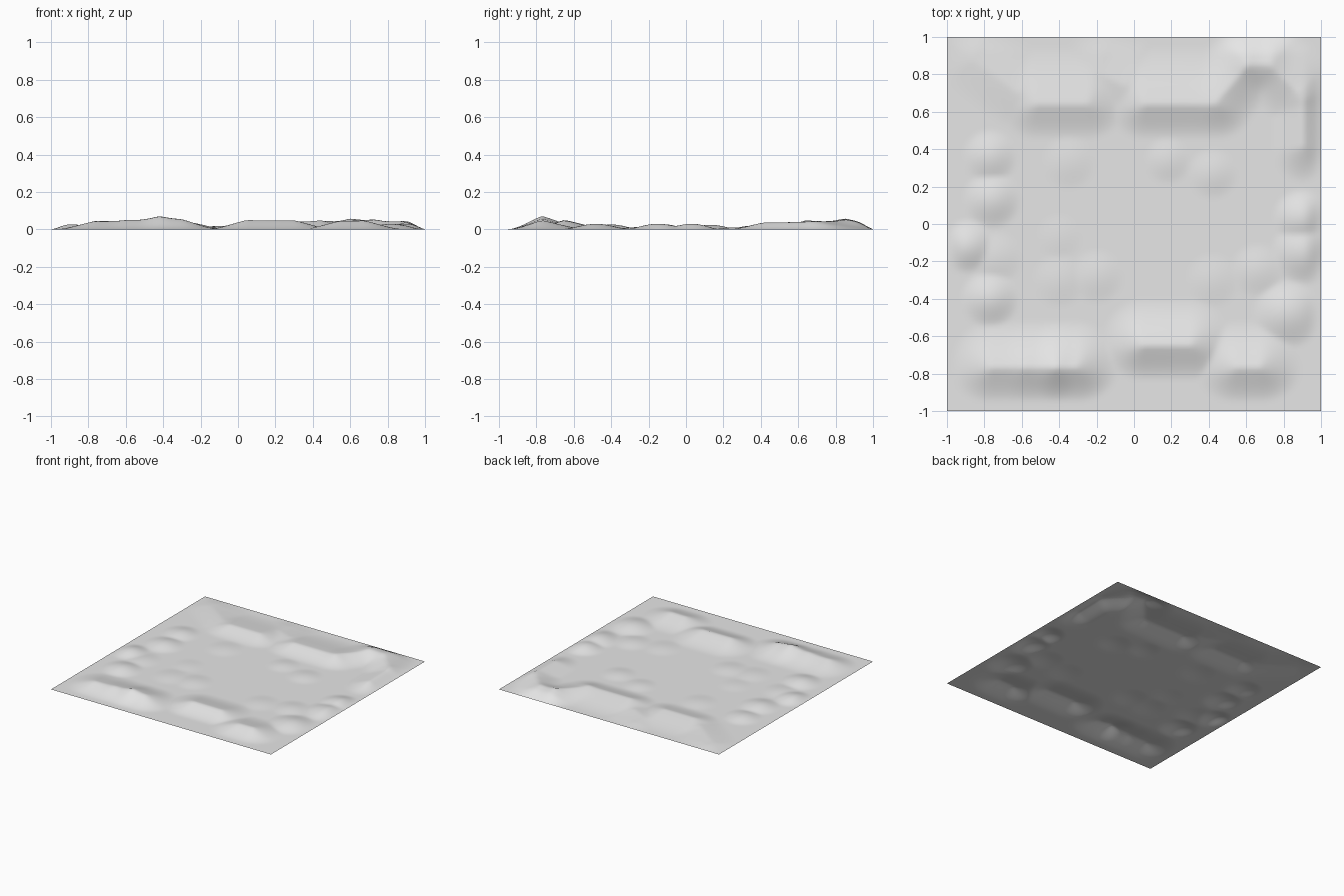
import bpy, bmesh, math

cube = bpy.data.objects.get("Cube")
if cube:
    bpy.data.objects.remove(cube, do_unlink=True)


def material(name, rgb):
    m = bpy.data.materials.new(name)
    m.use_nodes = True
    m.diffuse_color = (*rgb, 1)
    m.node_tree.nodes["Principled BSDF"].inputs["Base Color"].default_value = (*rgb, 1)
    return m


grey = material("pale grey ground", (0.8, 0.8, 0.8))

# Ridge crests: start x, y, height, end x, y, height
back_ridges = [
    (-.85, .87, .012, -.62, .70, .02),
    (-.52, .64, .037, -.25, .64, .037),
    (-.18, .80, .015, -.05, .74, .02),
    (.06, .64, .043, .44, .64, .042),
    (.44, .65, .040, .60, .84, .048),
    (.60, .85, .050, .72, .85, .048),
    (.74, .84, .045, .88, .70, .042),
]
front_ridges = [
    (-.76, -.77, .045, -.58, -.77, .044),
    (-.58, -.77, .044, -.42, -.77, .060),
    (-.42, -.77, .060, -.31, -.77, .056),
    (.05, -.65, .050, .30, -.65, .048),
    (.55, -.77, .046, .67, -.77, .048),
]
# Side hummocks: x, y, height, radius
hummocks = [
    (-.77, .36, .020, .15), (-.76, .13, .024, .16), (-.89, -.12, .027, .15),
    (-.77, -.40, .026, .16), (-.74, -.18, .010, .15),
    (.91, -.15, .030, .18), (.90, .03, .030, .16), (.82, -.48, .029, .19),
    (.66, -.25, .012, .15), (.42, .27, .011, .14), (.18, .34, .010, .13),
    (-.35, .33, .008, .15), (-.40, -.30, .008, .15), (-.20, -.28, .010, .15),
    (.42, -.30, .008, .15), (-.40, -.07, .005, .13),
]


def falloff(t):
    return (1 - t) ** 2 * (1 + t) if t < 1 else 0


def ridge_height(x, y, ridge, south, north, ends):
    x1, y1, h1, x2, y2, h2 = ridge
    dx, dy = x2 - x1, y2 - y1
    s = max(0, min(1, ((x - x1) * dx + (y - y1) * dy) / (dx * dx + dy * dy)))
    ox, oy = x - x1 - s * dx, y - y1 - s * dy
    t = math.hypot(ox / ends, oy / (north if oy > 0 else south))
    return (h1 + (h2 - h1) * s) * falloff(t)


def ground_height(x, y):
    parts = [ridge_height(x, y, r, .19, .32, .21) for r in back_ridges]
    parts += [ridge_height(x, y, r, .19, .26, .23) for r in front_ridges]
    parts.append(ridge_height(x, y, (.90, .42, .038, .90, .66, .042), .2, .2, .17))
    for hx, hy, h, radius in hummocks:
        t = math.hypot(x - hx, y - hy) / radius
        parts.append(h * max(0, 1 - t * t) ** 2)
    # Blend the hills and bring the rim down flat
    total = sum(p ** 4 for p in parts) ** .25
    rim = min(1, (1 - max(abs(x), abs(y))) / .1)
    return total * max(0, rim * (2 - rim))


def finish(name, bm, mat):
    mesh = bpy.data.meshes.new(name)
    bm.to_mesh(mesh)
    bm.free()
    ob = bpy.data.objects.new(name, mesh)
    mesh.materials.append(mat)
    bpy.context.collection.objects.link(ob)
    return ob


# Open rolling ground sheet
bm = bmesh.new()
bmesh.ops.create_grid(bm, x_segments=110, y_segments=110, size=1)
for v in bm.verts:
    v.co.z = ground_height(v.co.x, v.co.y)
for f in bm.faces:
    f.smooth = True
finish("rolling_ground", bm, grey)

# Small scattered slivers lying at the middle
slivers = [
    (-.05, .06, .01, .02), (.0, .02, .06, -.05),
    (-.03, .04, .05, .05), (-.02, .02, .05, .02), (.0, .05, .05, .02),
]
bm = bmesh.new()
for x1, y1, x2, y2 in slivers:
    length = math.hypot(x2 - x1, y2 - y1)
    nx, ny = -(y2 - y1) / length * .004, (x2 - x1) / length * .004
    mx, my = (x1 + x2) / 2, (y1 + y2) / 2
    points = [(x1, y1), (mx - nx, my - ny), (x2, y2), (mx + nx, my + ny)]
    bm.faces.new([bm.verts.new((px, py, .003)) for px, py in points])
finish("centre_slivers", bm, grey)
